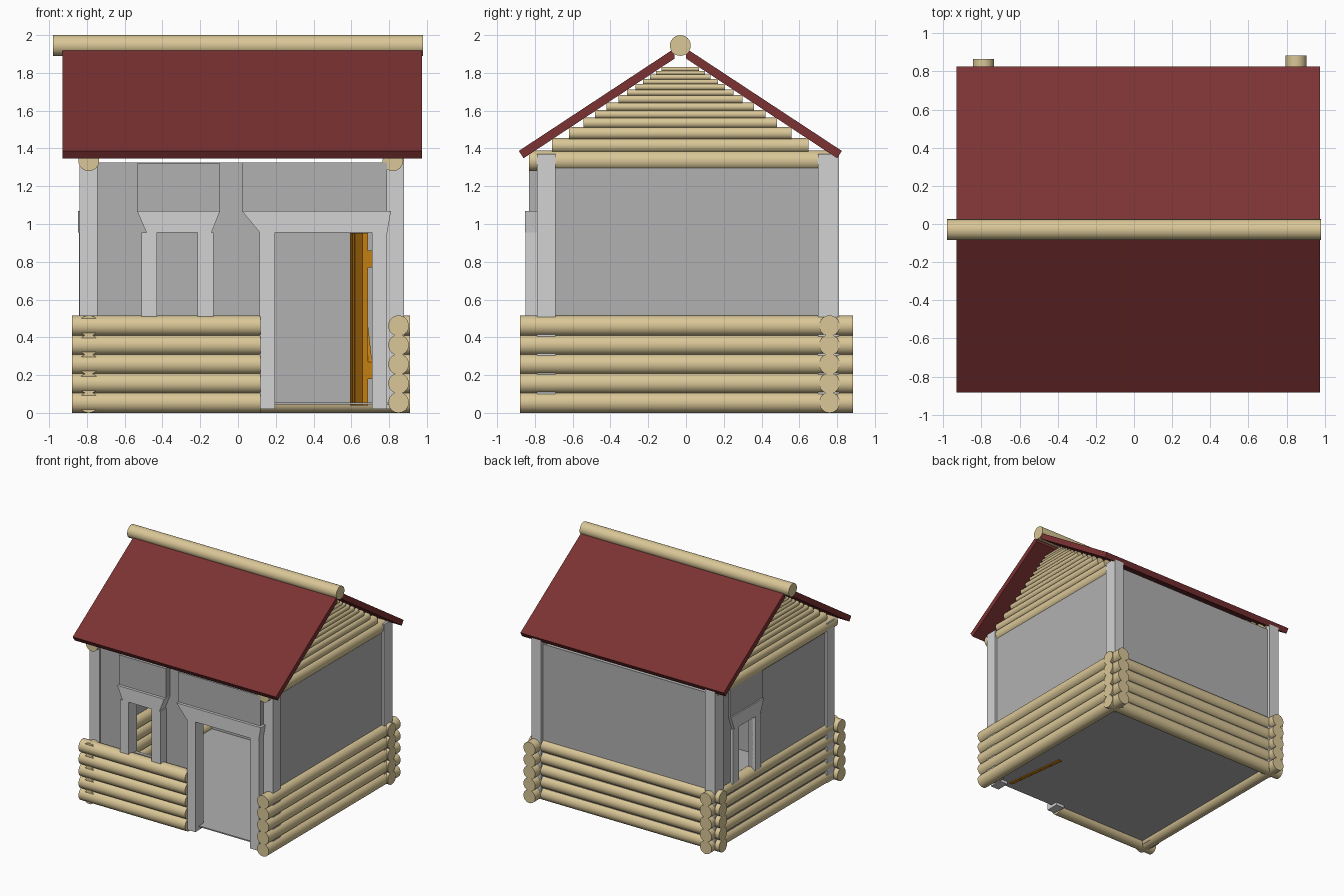
import bpy, bmesh, math
from mathutils import Matrix, Vector

if "Cube" in bpy.data.objects:
    bpy.data.objects.remove(bpy.data.objects["Cube"])

def mat(name, rgb):
    m = bpy.data.materials.new(name)
    m.diffuse_color = (*rgb, 1)
    m.use_nodes = True
    m.node_tree.nodes["Principled BSDF"].inputs["Base Color"].default_value = m.diffuse_color
    return m

TAN = mat("tan_wood", (0.70, 0.57, 0.31))
RED = mat("dark_red_roof", (0.20, 0.032, 0.033))
TRIM = mat("light_grey_trim", (0.65, 0.65, 0.65))
WALL = mat("wall_grey", (0.44, 0.44, 0.44))
ORANGE = mat("orange_door", (0.58, 0.22, 0.006))

def finish(name, bm, material):
    bmesh.ops.recalc_face_normals(bm, faces=bm.faces)
    me = bpy.data.meshes.new(name)
    bm.to_mesh(me)
    bm.free()
    me.materials.append(material)
    ob = bpy.data.objects.new(name, me)
    bpy.context.collection.objects.link(ob)
    return ob

def prism(name, profile, axis, a, b, material):
    """Extrude a 2D profile along 'x' (profile is y,z) or 'y' (profile is x,z)."""
    bm = bmesh.new()
    def at(p, t):
        return (t, p[0], p[1]) if axis == 'x' else (p[0], t, p[1])
    lo = [bm.verts.new(at(p, a)) for p in profile]
    hi = [bm.verts.new(at(p, b)) for p in profile]
    n = len(profile)
    bm.faces.new(lo)
    bm.faces.new(hi)
    for i in range(n):
        j = (i + 1) % n
        bm.faces.new((lo[i], lo[j], hi[j], hi[i]))
    return finish(name, bm, material)

def box(name, x, y, z, material):
    return prism(name, [(x[0], z[0]), (x[1], z[0]), (x[1], z[1]), (x[0], z[1])],
                 'y', y[0], y[1], material)

def log(name, axis, a, b, c, z, r=0.055):
    """Round log along x or y from a to b; c is the other coordinate."""
    bm = bmesh.new()
    mid = (a + b) / 2
    if axis == 'x':
        m = Matrix.Translation((mid, c, z)) @ Matrix.Rotation(math.pi / 2, 4, 'Y')
    else:
        m = Matrix.Translation((c, mid, z)) @ Matrix.Rotation(math.pi / 2, 4, 'X')
    bmesh.ops.create_cone(bm, cap_ends=True, segments=24, radius1=r, radius2=r,
                          depth=b - a, matrix=m)
    ob = finish(name, bm, TAN)
    bpy.ops.object.select_all(action='DESELECT')
    ob.select_set(True)
    bpy.context.view_layer.objects.active = ob
    bpy.ops.object.shade_smooth_by_angle(angle=math.radians(30))
    return ob

# Log base, five courses on each side
for i in range(5):
    z = 0.055 + i * 0.1015
    log(f"front_log_{i}", 'x', -0.88, 0.12, -0.825, z)
    log(f"back_log_{i}", 'x', -0.88, 0.91, 0.76, z)
    log(f"left_log_{i}", 'y', -0.865, 0.865, -0.79, z)
    log(f"right_log_{i}", 'y', -0.88, 0.885, 0.85, z)

# Floor
box("floor", (-0.80, 0.85), (-0.80, 0.76), (0.045, 0.055), WALL)

# Plain walls
TOP = 1.325
box("back_wall", (-0.82, 0.86), (0.70, 0.785), (0.045, TOP), WALL)
box("right_wall", (0.79, 0.86), (-0.75, 0.76), (0.045, TOP), WALL)

# Front wall around window and door
FY = (-0.775, -0.745)
box("front_wall_left", (-0.80, -0.44), FY, (0.05, TOP), WALL)
box("front_wall_middle", (-0.20, 0.15), FY, (0.05, TOP), WALL)
box("front_wall_sill", (-0.44, -0.20), FY, (0.05, 0.50), WALL)
box("front_wall_over_window", (-0.44, -0.20), FY, (0.955, TOP), WALL)
box("front_wall_over_door", (0.15, 0.80), FY, (0.955, TOP), WALL)

# Left wall around its window
LX = (-0.82, -0.785)
WY = 0.385
box("left_wall_front", LX, (-0.75, WY - 0.11), (0.05, TOP), WALL)
box("left_wall_back", LX, (WY + 0.11, 0.76), (0.05, TOP), WALL)
box("left_wall_sill", LX, (WY - 0.11, WY + 0.11), (0.05, 0.50), WALL)
box("left_wall_over_window", LX, (WY - 0.11, WY + 0.11), (0.955, TOP), WALL)

# Corner posts
for side, x in (("left", (-0.84, -0.745)), ("right", (0.79, 0.88))):
    box(f"{side}_front_post", x, (-0.79, -0.69), (0.02, 1.37), TRIM)
    box(f"{side}_back_post", x, (0.70, 0.81), (0.02, 1.37), TRIM)

# Front window: jambs, flared lintel, panel above
for i, x in enumerate(((-0.51, -0.43), (-0.215, -0.13))):
    box(f"front_window_jamb_{i}", x, (-0.85, -0.74), (0.49, 0.955), TRIM)
prism("front_window_lintel", [(-0.535, 1.07), (-0.485, 0.955), (-0.14, 0.955), (-0.095, 1.07)],
      'y', -0.853, -0.75, TRIM)
box("front_window_panel", (-0.535, -0.095), (-0.83, -0.75), (1.07, 1.32), WALL)

# Left window
for s in (-1, 1):
    y = sorted((WY + s * 0.11, WY + s * 0.19))
    box(f"left_window_jamb_{s}", (-0.842, -0.78), y, (0.49, 0.955), TRIM)
prism("left_window_lintel", [(WY - 0.22, 1.07), (WY - 0.175, 0.955), (WY + 0.175, 0.955),
                             (WY + 0.22, 1.07)], 'x', -0.846, -0.785, TRIM)
box("left_window_panel", (-0.835, -0.785), (WY - 0.22, WY + 0.22), (1.07, 1.32), WALL)

# Door frame
for i, x in enumerate(((0.115, 0.195), (0.71, 0.79))):
    box(f"door_jamb_{i}", x, (-0.85, -0.74), (0.02, 0.955), TRIM)
prism("door_lintel", [(0.02, 1.07), (0.115, 0.955), (0.79, 0.955), (0.81, 1.07)],
      'y', -0.853, -0.75, TRIM)
box("door_panel_above", (0.02, 0.79), (-0.83, -0.75), (1.07, TOP), WALL)

# Open plank door with Z brace, built along +y then swung about its hinge
door = [box(f"door_plank_{i}", (-0.03, 0), (i * 0.11, i * 0.11 + 0.106), (0.038, 0.952), ORANGE)
        for i in range(5)]
door.append(box("door_core", (-0.025, -0.004), (0.005, 0.54), (0.04, 0.95), ORANGE))
for i, z in enumerate(((0.18, 0.27), (0.77, 0.86))):
    door.append(box(f"door_batten_{i}", (0, 0.022), (0, 0.546), z, ORANGE))
door.append(prism("door_brace", [(0.0, 0.27), (0.09, 0.27), (0.546, 0.77), (0.456, 0.77)],
                  'x', 0, 0.022, ORANGE))
for ob in door:
    ob.data.transform(Matrix.Translation((0.688, -0.74, 0)) @ Matrix.Rotation(math.radians(7), 4, 'Z'))

# Top plates and shrinking gable logs
edges = [1.38, 1.45, 1.51, 1.56, 1.60, 1.64, 1.68, 1.71, 1.74, 1.765, 1.79, 1.81, 1.83]
RY = -0.03
for side, x in (("left", -0.79), ("right", 0.82)):
    log(f"{side}_top_log", 'y', -0.83, 0.77, x, 1.335)
    for i, (lo, hi) in enumerate(zip(edges, edges[1:])):
        w = 0.84 - (hi - 1.345) / 0.655
        log(f"{side}_gable_log_{i}", 'y', RY - w, RY + w, x, (lo + hi) / 2, (hi - lo) * 0.56)

# Roof slopes mirrored about the ridge, and ridge log
slope = [(0.03, 1.93), (0.855, 1.387), (0.83, 1.348), (0.03, 1.876)]
for side, s in (("front", -1), ("back", 1)):
    prism(f"{side}_roof", [(RY + s * y, z) for y, z in slope], 'x', -0.93, 0.975, RED)
log("ridge_log", 'x', -0.98, 0.98, RY, 1.945)
